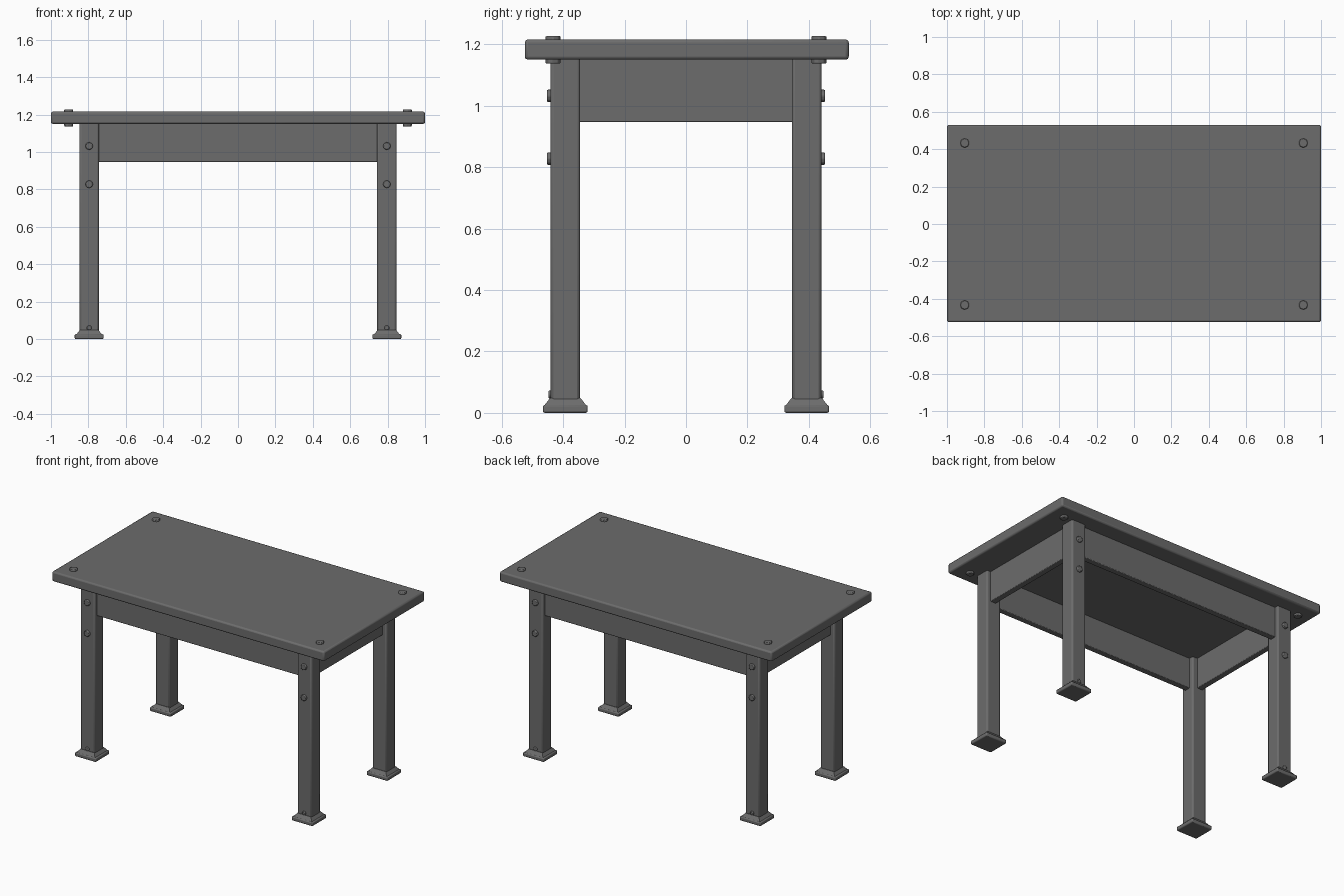
import bpy, math
from mathutils import Vector

if "Cube" in bpy.data.objects:
    bpy.data.objects.remove(bpy.data.objects["Cube"])

grey = bpy.data.materials.new("dark_grey")
grey.diffuse_color = (0.15, 0.15, 0.15, 1)
grey.use_nodes = True
grey.node_tree.nodes["Principled BSDF"].inputs["Base Color"].default_value = grey.diffuse_color


def finish(ob, name, bevel):
    ob.name = name
    ob.data.materials.append(grey)
    if bevel:
        m = ob.modifiers.new("soft_edges", 'BEVEL')
        m.width, m.segments = bevel, 2
    bpy.ops.object.shade_smooth_by_angle(angle=math.radians(35))
    return ob


def box(name, lo, hi, bevel=0.008):
    lo, hi = Vector(lo), Vector(hi)
    bpy.ops.mesh.primitive_cube_add(size=1, location=(lo + hi) / 2)
    ob = bpy.context.object
    ob.scale = hi - lo
    bpy.ops.object.transform_apply(location=False, rotation=False, scale=True)
    return finish(ob, name, bevel)


def bolt(name, loc, radius, depth, rot=(0, 0, 0)):
    bpy.ops.mesh.primitive_cylinder_add(vertices=8, radius=radius, depth=depth,
                                        location=loc, rotation=rot)
    return finish(bpy.context.object, name, 0.004)


# Table top
box("table_top", (-1, -0.525, 1.15), (1, 0.53, 1.216), 0.01)

# Aprons: a hollow frame set slightly behind the leg faces
for s, side in ((-1, "front"), (1, "back")):
    y0, y1 = sorted((s * 0.375, s * 0.415))
    box(side + "_apron", (-0.78, y0, 0.947), (0.78, y1, 1.16), 0.004)
for s, side in ((-1, "left"), (1, "right")):
    x0, x1 = sorted((s * 0.78, s * 0.82))
    box(side + "_apron", (x0, -0.38, 0.947), (x1, 0.38, 1.16), 0.004)

# Legs, flared feet and bolts at each corner
for sx, xn in ((-1, "left"), (1, "right")):
    for sy, yn in ((-1, "front"), (1, "back")):
        n = f"{yn}_{xn}_"
        cx, cy = sx * 0.796, sy * 0.393
        h = 0.048
        box(n + "leg", (cx - 0.052, cy - h, 0.02), (cx + 0.052, cy + h, 1.16), 0.01)
        # Foot: flat pad with a tapered shoulder
        foot = box(n + "foot", (cx - 0.077, cy - 0.073, 0), (cx + 0.077, cy + 0.073, 0.026), 0.006)
        bpy.ops.mesh.primitive_cone_add(vertices=4, radius1=0.07 * math.sqrt(2),
                                        radius2=0.05 * math.sqrt(2), depth=0.026,
                                        location=(cx, cy, 0.035),
                                        rotation=(0, 0, math.pi / 4))
        finish(bpy.context.object, n + "foot_shoulder", 0)
        # Bolt through the table top
        bolt(n + "top_bolt", (sx * 0.905, sy * 0.433, 1.182), 0.025, 0.09)
        # Bolt heads on the outer leg face
        for i, z in enumerate((1.032, 0.828)):
            bolt(f"{n}leg_bolt_{i + 1}", (cx, sy * 0.44, z), 0.021, 0.026,
                 (math.pi / 2, 0, 0))
        bolt(n + "foot_bolt", (cx, sy * 0.44, 0.06), 0.014, 0.016, (math.pi / 2, 0, 0))
